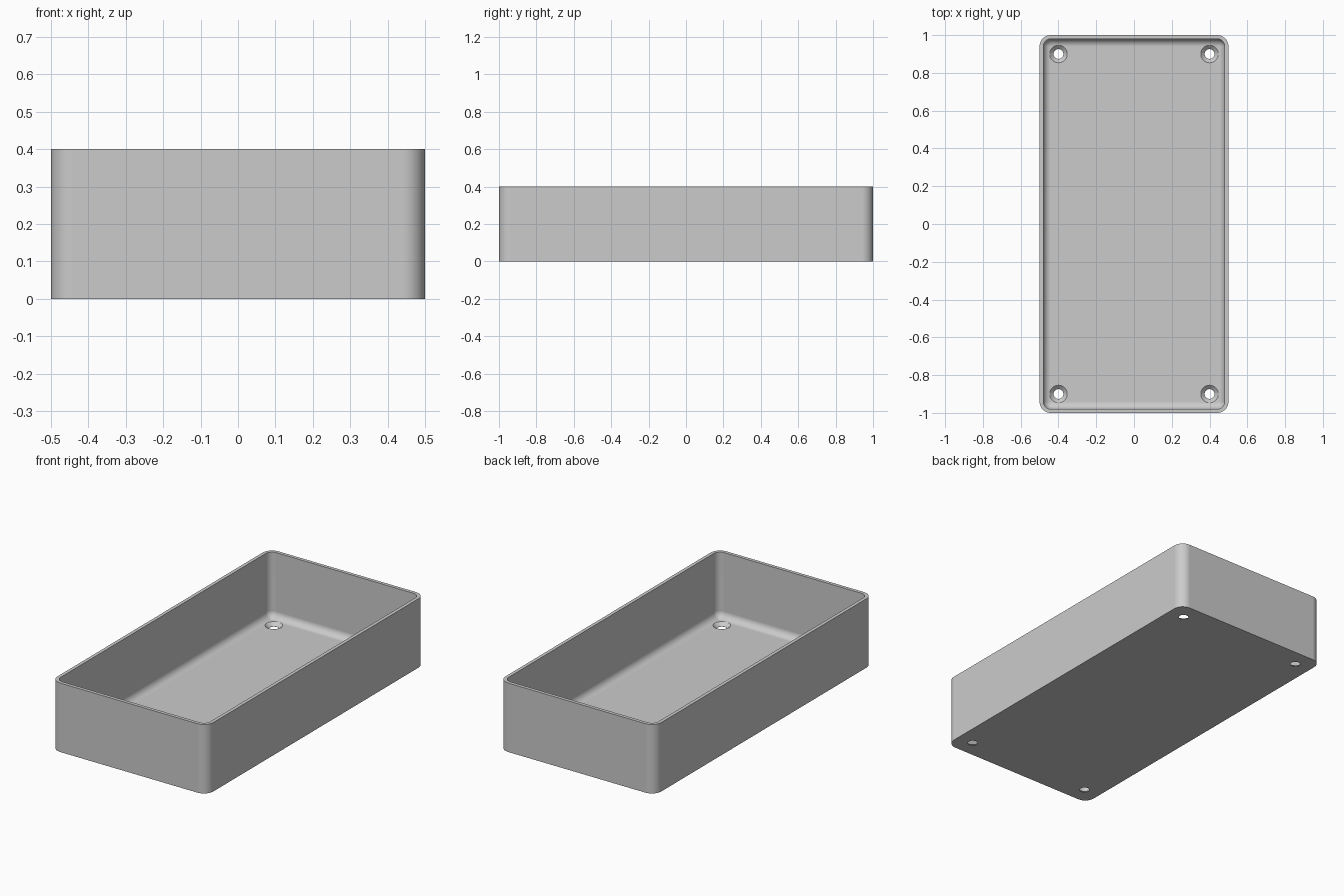
import bpy, bmesh, math

if "Cube" in bpy.data.objects:
    bpy.data.objects.remove(bpy.data.objects["Cube"], do_unlink=True)

HALF_X, HALF_Y, HEIGHT = 0.5, 1.0, 0.4
CORNER, WALL, FLOOR, FILLET = 0.06, 0.02, 0.02, 0.04
CORNER_STEPS, FILLET_STEPS, HOLE_SIDES = 10, 8, 40

grey = bpy.data.materials.new("light grey")
grey.use_nodes = True
colour = (0.6, 0.6, 0.6, 1)
grey.diffuse_color = colour
grey.node_tree.nodes["Principled BSDF"].inputs["Base Color"].default_value = colour


def rounded_ring(inset, z):
    """Points of a rounded rectangle, inset from the outer outline."""
    radius = max(CORNER - inset, 0)
    points = []
    for i, (sx, sy) in enumerate([(1, 1), (-1, 1), (-1, -1), (1, -1)]):
        for k in range(CORNER_STEPS + 1):
            a = math.pi / 2 * (i + k / CORNER_STEPS)
            points.append((sx * (HALF_X - inset - radius) + radius * math.cos(a),
                           sy * (HALF_Y - inset - radius) + radius * math.sin(a), z))
    return points


def circle_ring(x, y, radius, z):
    turn = 2 * math.pi / HOLE_SIDES
    return [(x + radius * math.cos(turn * i), y + radius * math.sin(turn * i), z)
            for i in range(HOLE_SIDES)]


def loft(name, rings):
    """Closed solid skinned through matching rings, capped at both ends."""
    bm = bmesh.new()
    loops = [[bm.verts.new(p) for p in ring] for ring in rings]
    n = len(loops[0])
    for low, high in zip(loops, loops[1:]):
        for i in range(n):
            j = (i + 1) % n
            bm.faces.new((low[i], low[j], high[j], high[i]))
    bm.faces.new(loops[0][::-1])
    bm.faces.new(loops[-1])
    bmesh.ops.remove_doubles(bm, verts=bm.verts, dist=1e-5)
    bmesh.ops.recalc_face_normals(bm, faces=bm.faces)
    mesh = bpy.data.meshes.new(name)
    bm.to_mesh(mesh)
    bm.free()
    mesh.materials.append(grey)
    obj = bpy.data.objects.new(name, mesh)
    bpy.context.collection.objects.link(obj)
    return obj


# Tray: outer wall, rim, inner wall, then the fillet down to the floor
rings = [rounded_ring(0, 0), rounded_ring(0, HEIGHT), rounded_ring(WALL, HEIGHT)]
for k in range(FILLET_STEPS + 1):
    a = math.pi / 2 * k / FILLET_STEPS
    rings.append(rounded_ring(WALL + FILLET * (1 - math.cos(a)),
                              FLOOR + FILLET * (1 - math.sin(a))))
tray = loft("tray", rings)
bpy.context.view_layer.objects.active = tray
tray.select_set(True)

# Countersunk screw holes in the four corners
profile = [(0.026, -0.05), (0.026, 0.001), (0.047, FLOOR + 0.0005), (0.047, 0.1)]
for x in (-0.4, 0.4):
    for y in (-0.9, 0.9):
        cutter = loft("hole_cutter", [circle_ring(x, y, r, z) for r, z in profile])
        cutter.hide_render = True
        cut = tray.modifiers.new("screw_hole", "BOOLEAN")
        cut.operation = "DIFFERENCE"
        cut.solver = "EXACT"
        cut.object = cutter
        bpy.ops.object.modifier_apply(modifier=cut.name)
        bpy.data.objects.remove(cutter, do_unlink=True)

# Smooth corners and fillets, crisp rim and flat walls
bpy.ops.object.shade_smooth_by_angle(angle=math.radians(30))
weighted = tray.modifiers.new("flat_walls", "WEIGHTED_NORMAL")
weighted.keep_sharp = True
